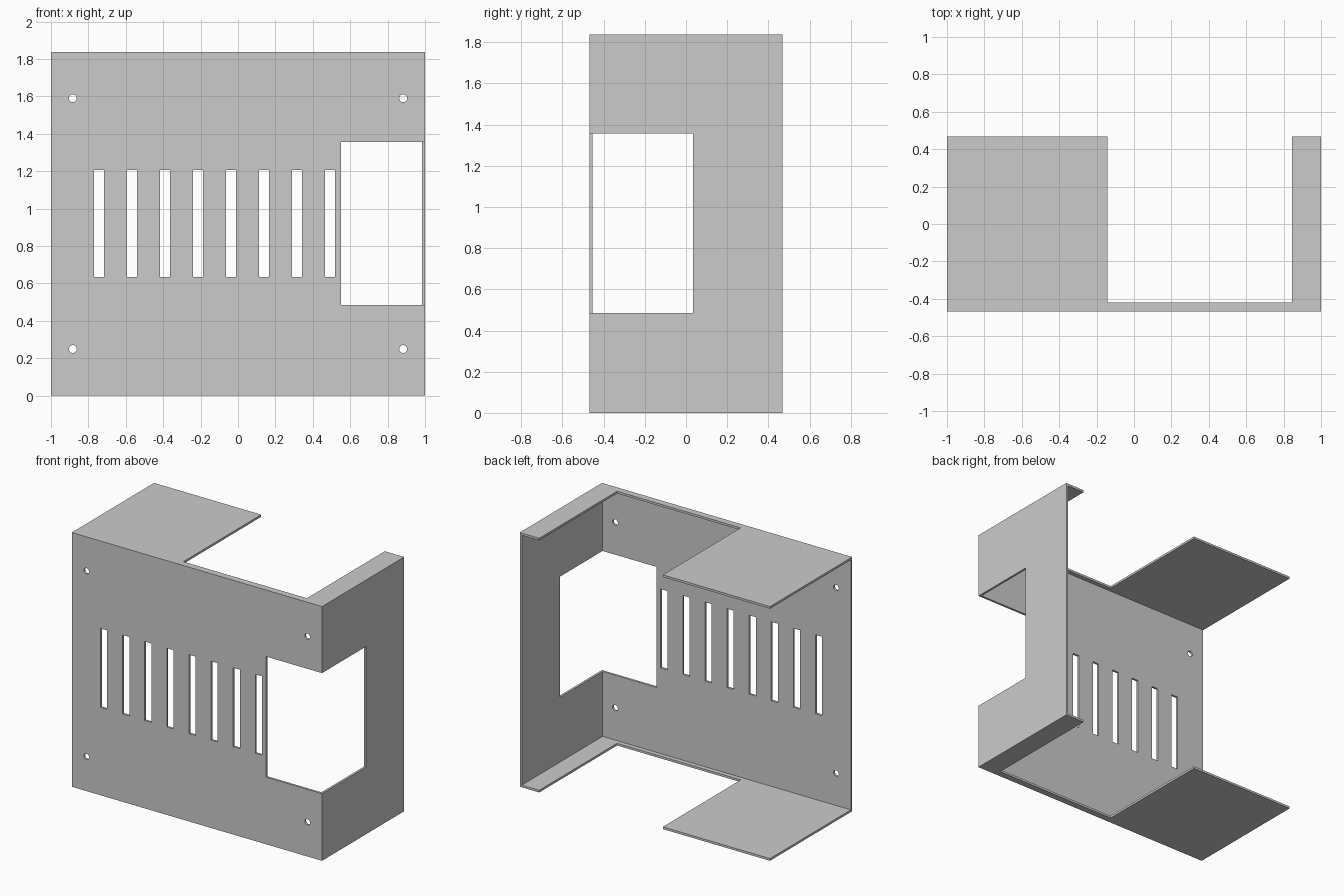
import bpy
import bmesh
import math
from mathutils import Matrix, Vector

if "Cube" in bpy.data.objects:
    bpy.data.objects.remove(bpy.data.objects["Cube"])

H, D, T = 1.837, 0.469, 0.016      # height, half depth, sheet thickness


def add_box(bm, lo, hi):
    lo, hi = Vector(lo), Vector(hi)
    bmesh.ops.create_cube(bm, size=1, matrix=Matrix.Translation((lo + hi) / 2)
                          @ Matrix.Diagonal((*(hi - lo), 1)))


def add_hole(bm, x, z, r):
    bmesh.ops.create_cone(bm, cap_ends=True, segments=32, radius1=r, radius2=r, depth=0.1,
                          matrix=Matrix.Translation((x, -D, z)) @ Matrix.Rotation(math.pi / 2, 4, 'X'))


def make_object(name, bm):
    mesh = bpy.data.meshes.new(name)
    bm.to_mesh(mesh)
    bm.free()
    obj = bpy.data.objects.new(name, mesh)
    bpy.context.collection.objects.link(obj)
    return obj


def cut(target, bm):
    cutter = make_object("cutter", bm)
    cutter.hide_render = True
    mod = target.modifiers.new("cut", 'BOOLEAN')
    mod.operation, mod.solver, mod.object = 'DIFFERENCE', 'EXACT', cutter
    bpy.context.view_layer.objects.active = target
    bpy.ops.object.modifier_apply(modifier=mod.name)
    bpy.data.objects.remove(cutter)


# Outer block of the folded sheet enclosure
bm = bmesh.new()
add_box(bm, (-1, -D, 0), (1, D, H))
enclosure = make_object("sheet_enclosure", bm)

# Cavity, open at the back and the left
bm = bmesh.new()
add_box(bm, (-1.2, -D + T, T), (1 - T, D + 0.2, H - T))
cut(enclosure, bm)

# Large notch through the top and bottom panels
bm = bmesh.new()
add_box(bm, (-0.143, -0.42, -0.2), (0.845, D + 0.2, H + 0.2))
cut(enclosure, bm)

# Corner window through the front and right panels
bm = bmesh.new()
add_box(bm, (0.552, -D - 0.2, 0.485), (1.2, 0.034, 1.356))
cut(enclosure, bm)

# Vent slots and mounting holes in the front panel
bm = bmesh.new()
for i in range(8):
    x = -0.744 + i * 0.1767
    add_box(bm, (x - 0.0265, -D - 0.05, 0.635), (x + 0.0265, -D + 0.05, 1.205))
for x in (-0.883, 0.883):
    for z in (0.249, 1.59):
        add_hole(bm, x, z, 0.021)
cut(enclosure, bm)
